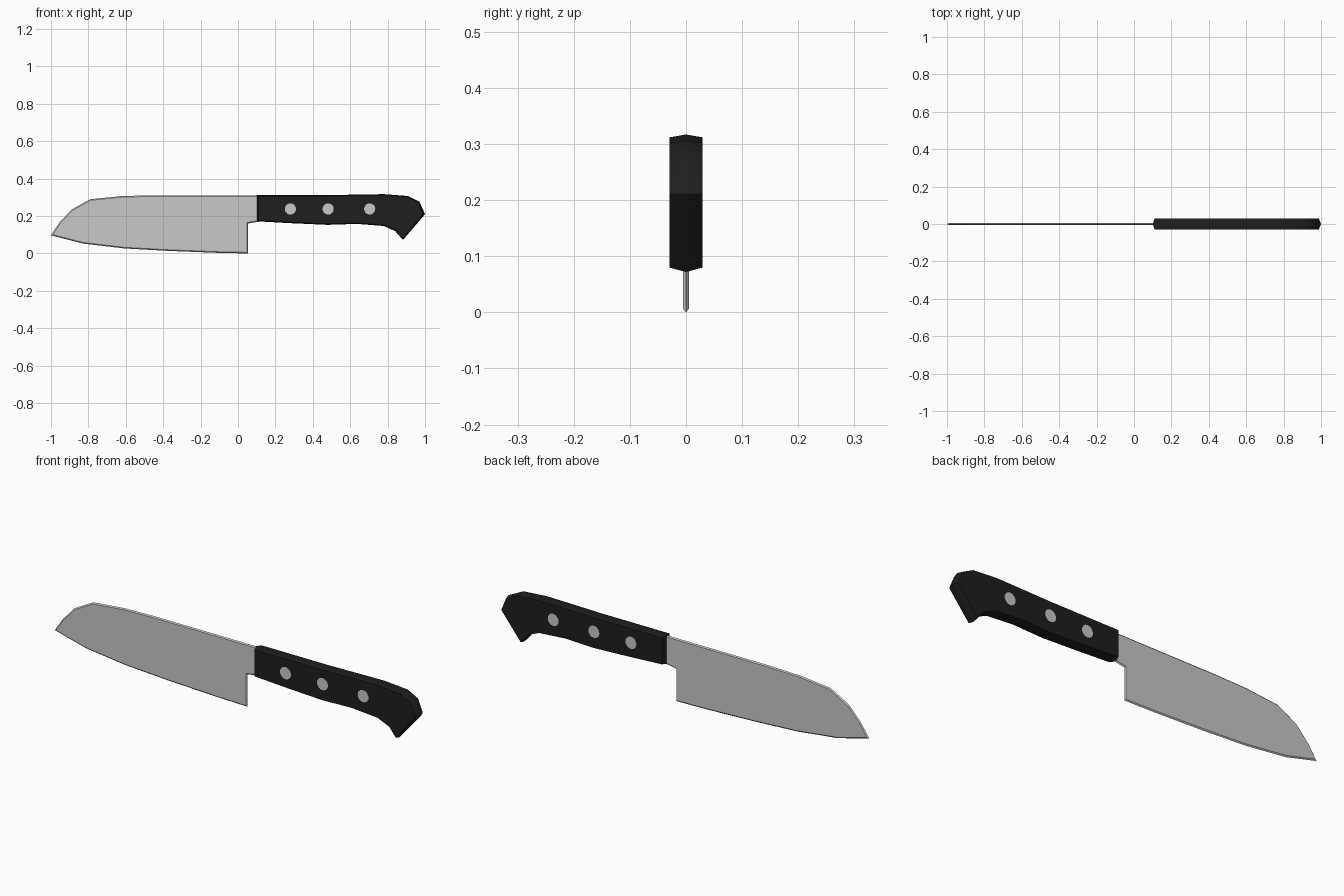
import bpy, bmesh, math
from mathutils import Vector

if "Cube" in bpy.data.objects:
    bpy.data.objects.remove(bpy.data.objects["Cube"])


def material(name, rgb):
    m = bpy.data.materials.new(name)
    m.diffuse_color = (*rgb, 1)
    m.use_nodes = True
    m.node_tree.nodes["Principled BSDF"].inputs["Base Color"].default_value = m.diffuse_color
    return m


STEEL = material("steel grey", (0.58, 0.58, 0.58))
BLACK = material("handle black", (0.013, 0.013, 0.013))


def inset(points, dist, stretch_x):
    """Mitred inset of a clockwise outline (x, z)."""
    result = []
    for i, p in enumerate(points):
        a, b, c = Vector(points[i - 1]), Vector(p), Vector(points[(i + 1) % len(points)])
        d1, d2 = (b - a).normalized(), (c - b).normalized()
        n1, n2 = Vector((d1.y, -d1.x)), Vector((d2.y, -d2.x))
        off = (n1 + n2) * (dist / max(1 + n1.dot(n2), 0.3))
        result.append((b.x + off.x * stretch_x, b.y + off.y))
    return result


def ridged_slab(name, outline, half, dist, stretch_x, mat):
    """Flat slab whose rim tapers to a ridge on the centre plane."""
    inner = inset(outline, dist, stretch_x)
    bm = bmesh.new()
    rings = [[bm.verts.new((x, y, z)) for x, z in pts]
             for pts, y in ((inner, -half), (outline, 0), (inner, half))]
    n = len(outline)
    for r, s in zip(rings, rings[1:]):
        for i in range(n):
            j = (i + 1) % n
            bm.faces.new((r[i], r[j], s[j], s[i]))
    bm.faces.new(rings[0])
    bm.faces.new(rings[2][::-1])
    bmesh.ops.recalc_face_normals(bm, faces=bm.faces)
    mesh = bpy.data.meshes.new(name)
    bm.to_mesh(mesh)
    bm.free()
    mesh.materials.append(mat)
    ob = bpy.data.objects.new(name, mesh)
    bpy.context.collection.objects.link(ob)
    return ob


# Blade: tip, spine, neck inside the handle, heel, cutting edge
blade = ridged_slab("blade", [
    (-1, 0.097), (-0.955, 0.165), (-0.89, 0.235), (-0.79, 0.29), (-0.62, 0.307),
    (-0.45, 0.311), (0.16, 0.311), (0.16, 0.176), (0.10, 0.168), (0.053, 0.16),
    (0.053, 0), (-0.1, 0.003), (-0.38, 0.014), (-0.61, 0.027), (-0.83, 0.053)],
    0.005, 0.006, 1, STEEL)

# Handle with hooked butt
handle = ridged_slab("handle", [
    (0.10, 0.312), (0.28, 0.312), (0.48, 0.312), (0.65, 0.315), (0.78, 0.317),
    (0.91, 0.307), (0.97, 0.277), (1, 0.21), (0.882, 0.072), (0.84, 0.12),
    (0.78, 0.147), (0.636, 0.158), (0.48, 0.153), (0.278, 0.162), (0.10, 0.172)],
    0.029, 0.005, 2, BLACK)
bpy.ops.object.select_all(action='DESELECT')
handle.select_set(True)
bpy.context.view_layer.objects.active = handle
bpy.ops.object.shade_smooth_by_angle(angle=math.radians(40))

# Rivets running through the handle
for i, x in enumerate((0.28, 0.482, 0.704)):
    bpy.ops.mesh.primitive_cylinder_add(vertices=20, radius=0.03, depth=0.0595,
                                        location=(x, 0, 0.238),
                                        rotation=(math.pi / 2, 0, 0))
    rivet = bpy.context.object
    rivet.name = f"rivet_{i + 1}"
    rivet.data.materials.append(STEEL)
